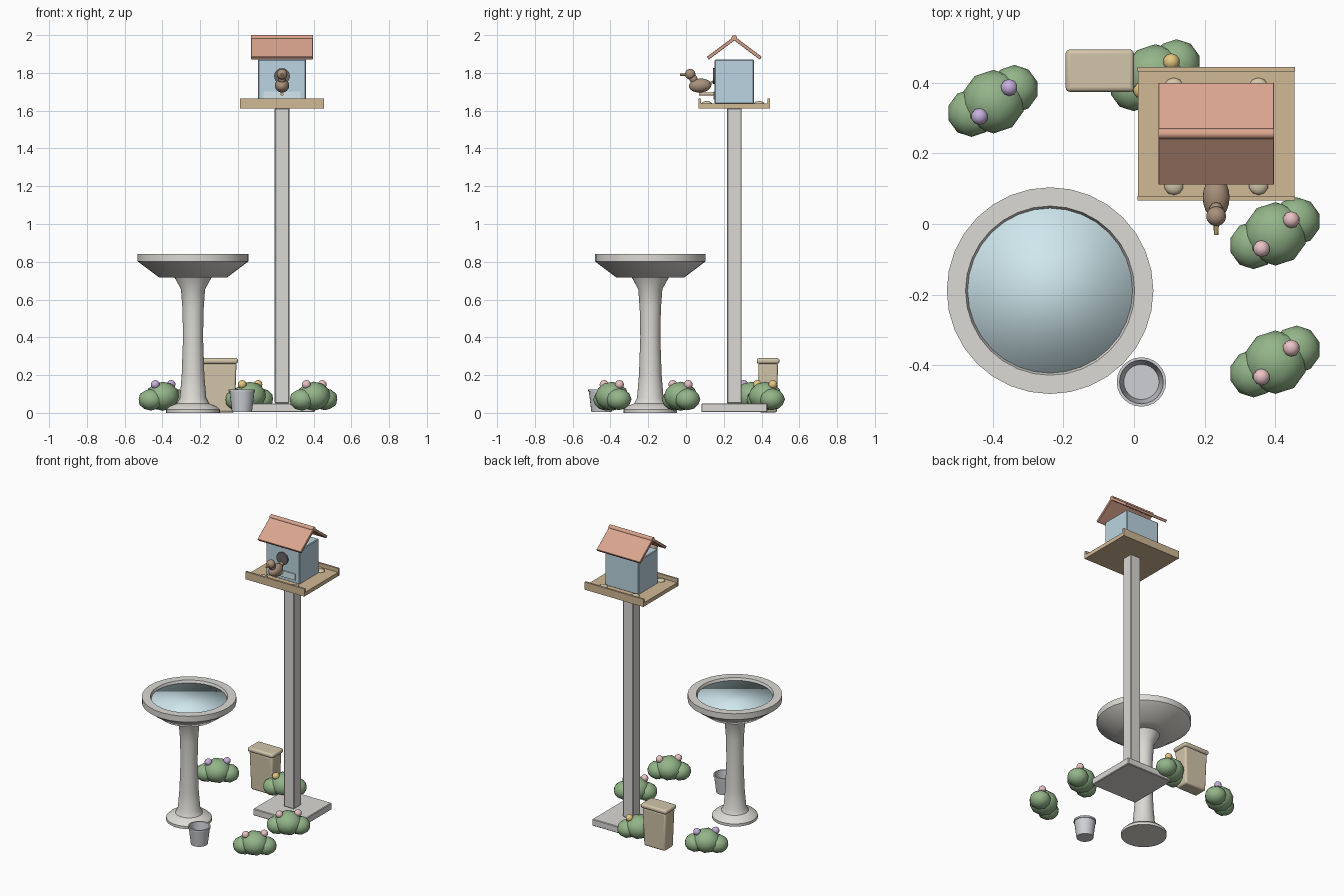
import bpy, bmesh, math
from mathutils import Matrix, Vector

if "Cube" in bpy.data.objects:
    bpy.data.objects.remove(bpy.data.objects["Cube"])

MATS = {}
COLORS = {
    "stone": (0.72, 0.70, 0.66), "post": (0.70, 0.69, 0.66), "water": (0.62, 0.80, 0.85),
    "wood": (0.64, 0.48, 0.30), "blue": (0.50, 0.66, 0.75), "roof": (0.70, 0.38, 0.27),
    "dark": (0.14, 0.13, 0.13), "glass": (0.66, 0.80, 0.84), "brown": (0.40, 0.28, 0.20),
    "gold": (0.78, 0.57, 0.22), "tan": (0.65, 0.56, 0.40), "metal": (0.62, 0.63, 0.66),
    "leaf": (0.29, 0.46, 0.25), "pink": (0.82, 0.54, 0.55), "purple": (0.57, 0.43, 0.72),
}


def finish(bm, name, color, smooth=30, bevel=0.0, segs=1):
    """Turn a bmesh into a named, coloured, shaded object."""
    bmesh.ops.recalc_face_normals(bm, faces=bm.faces)
    mesh = bpy.data.meshes.new(name)
    bm.to_mesh(mesh)
    bm.free()
    ob = bpy.data.objects.new(name, mesh)
    bpy.context.collection.objects.link(ob)
    if color not in MATS:
        MATS[color] = bpy.data.materials.new(color)
        MATS[color].diffuse_color = (*COLORS[color], 1)
    mesh.materials.append(MATS[color])
    if bevel:
        mod = ob.modifiers.new("bevel", "BEVEL")
        mod.width, mod.segments = bevel, segs
    if smooth:
        bpy.ops.object.select_all(action="DESELECT")
        ob.select_set(True)
        bpy.context.view_layer.objects.active = ob
        bpy.ops.object.shade_smooth_by_angle(angle=math.radians(smooth))
    return ob


def box(name, center, size, color, rot_x=0.0, bevel=0.0, segs=1, taper=1.0):
    bm = bmesh.new()
    bmesh.ops.create_cube(bm, size=1)
    for v in bm.verts:
        if v.co.z < 0:
            v.co.x *= taper
            v.co.y *= taper
    m = Matrix.Translation(center) @ Matrix.Rotation(rot_x, 4, "X") @ Matrix.Diagonal((*size, 1))
    bmesh.ops.transform(bm, matrix=m, verts=bm.verts)
    return finish(bm, name, color, 30 if segs > 1 else 0, bevel, segs)


def blob(name, center, radii, color, rot_x=0.0, sub=2):
    bm = bmesh.new()
    bmesh.ops.create_icosphere(bm, subdivisions=sub, radius=1)
    m = Matrix.Translation(center) @ Matrix.Rotation(rot_x, 4, "X") @ Matrix.Diagonal((*radii, 1))
    bmesh.ops.transform(bm, matrix=m, verts=bm.verts)
    return finish(bm, name, color, 50)


def rod(name, a, b, r1, r2, color, sides=12, smooth=40):
    a, b = Vector(a), Vector(b)
    bm = bmesh.new()
    bmesh.ops.create_cone(bm, cap_ends=True, segments=sides, radius1=r1, radius2=r2, depth=(b - a).length)
    q = (b - a).to_track_quat("Z", "Y").to_matrix().to_4x4()
    bmesh.ops.transform(bm, matrix=Matrix.Translation((a + b) / 2) @ q, verts=bm.verts)
    return finish(bm, name, color, smooth)


def lathe(name, x, y, profile, color, sides=32):
    bm = bmesh.new()
    vs = [bm.verts.new((x + r, y, z)) for r, z in profile]
    es = [bm.edges.new(p) for p in zip(vs, vs[1:])]
    bmesh.ops.spin(bm, geom=vs + es, cent=(x, y, 0), axis=(0, 0, 1), angle=2 * math.pi,
                   steps=sides, use_merge=True)
    bmesh.ops.remove_doubles(bm, verts=bm.verts, dist=1e-5)
    return finish(bm, name, color, 40)


# Bird bath: turned stone pedestal with wide basin, and its water
BX, BY = -0.238, -0.189
lathe("bath_stand", BX, BY, [
    (0, 0), (0.142, 0), (0.142, 0.018), (0.125, 0.035), (0.085, 0.05), (0.07, 0.08), (0.06, 0.2),
    (0.053, 0.4), (0.056, 0.55), (0.064, 0.655), (0.098, 0.717), (0.18, 0.717), (0.293, 0.802),
    (0.293, 0.842), (0.24, 0.842), (0.225, 0.80), (0.15, 0.76), (0, 0.745)], "stone")
rod("bath_water", (BX, BY, 0.80), (BX, BY, 0.825), 0.238, 0.238, "water", 32, 180)

# Feeder post and foot plate
CX, CY = 0.233, 0.256
box("post_foot", (CX, CY, 0.027), (0.35, 0.35, 0.046), "post", bevel=0.004)
box("post", (CX, CY, 0.832), (0.078, 0.078, 1.565), "post", bevel=0.005)

# Feeding tray with front and back lips
box("tray_floor", (CX, CY, 1.625), (0.444, 0.376, 0.026), "wood")
for side, tag in ((-1, "front"), (1, "back")):
    box(f"tray_lip_{tag}", (CX, CY + side * 0.183, 1.638), (0.446, 0.013, 0.052), "wood")

# Bird house: walls, entrance, window, perch
box("house_walls", (CX, CY, 1.753), (0.254, 0.208, 0.235), "blue", bevel=0.004)
rod("entrance_hole", (CX, 0.155, 1.783), (CX, 0.142, 1.783), 0.042, 0.042, "dark", 20)
box("seed_window", (CX, 0.149, 1.68), (0.195, 0.008, 0.042), "glass")
rod("perch", (CX, 0.16, 1.688), (CX, 0.068, 1.688), 0.008, 0.008, "wood", 10)

# Roof: two sloping boards and a round ridge
PITCH = math.atan2(0.103, 0.138)
for side, tag in ((-1, "front"), (1, "back")):
    box(f"roof_{tag}", (CX, CY + side * 0.069, 1.931), (0.328, 0.178, 0.018), "roof",
        rot_x=-side * PITCH, bevel=0.002)
rod("roof_ridge", (CX - 0.164, CY, 1.985), (CX + 0.164, CY, 1.985), 0.015, 0.015, "roof", 12)

# Seed heaps on the tray corners
for i, (dx, y) in enumerate([(-0.12, 0.11), (0.12, 0.11), (-0.12, 0.387), (0.12, 0.387)]):
    blob(f"seed_heap_{i}", (CX + dx, y, 1.638), (0.028, 0.028, 0.013), "tan")

# Bird facing forward on the perch
blob("bird_body", (CX, 0.075, 1.733), (0.038, 0.06, 0.037), "brown", rot_x=0.08, sub=3)
blob("bird_head", (CX, 0.022, 1.793), (0.028, 0.028, 0.028), "brown", sub=3)
blob("bird_neck", (CX, 0.04, 1.767), (0.02, 0.022, 0.024), "brown")
rod("bird_beak", (CX, 0.002, 1.79), (CX, -0.031, 1.79), 0.008, 0.006, "gold", 8)
box("bird_tail", (CX, 0.13, 1.747), (0.03, 0.045, 0.012), "brown", rot_x=0.4)

# Storage bin with overhanging lid
box("bin_body", (-0.097, 0.435, 0.133), (0.178, 0.104, 0.262), "tan", bevel=0.012, segs=3, taper=0.9)
box("bin_lid", (-0.097, 0.435, 0.275), (0.194, 0.12, 0.03), "tan", bevel=0.012, segs=3)

# Metal bucket, open at the top
lathe("bucket", 0.021, -0.448, [
    (0, 0.005), (0.053, 0.005), (0.066, 0.112), (0.07, 0.114), (0.07, 0.125), (0.062, 0.125),
    (0.05, 0.018), (0, 0.018)], "metal", 24)

# Shrubs: three leafy lobes and two blossoms each
LOBES = [(-0.062, -0.032, 0.07, 0.068, 0.058), (0, 0, 0.088, 0.09, 0.077), (0.06, 0.036, 0.072, 0.068, 0.058)]
SHRUBS = [(0.401, -0.392, "pink"), (0.401, -0.028, "pink"), (-0.399, 0.347, "purple"), (0.061, 0.42, "gold")]
for i, (x, y, color) in enumerate(SHRUBS):
    for j, (dx, dy, z, r, rz) in enumerate(LOBES):
        blob(f"shrub_{i}_lobe_{j}", (x + dx, y + dy, z), (r, r, rz), "leaf")
    for j, s in enumerate((-1, 1)):
        blob(f"shrub_{i}_blossom_{j}", (x + 0.003 + s * 0.042, y - 0.001 + s * 0.041, 0.15),
             (0.024, 0.024, 0.024), color)

for m in bpy.data.materials:
    if m.users and not m.is_grease_pencil:
        m.use_nodes = True
        m.node_tree.nodes["Principled BSDF"].inputs["Base Color"].default_value = m.diffuse_color
